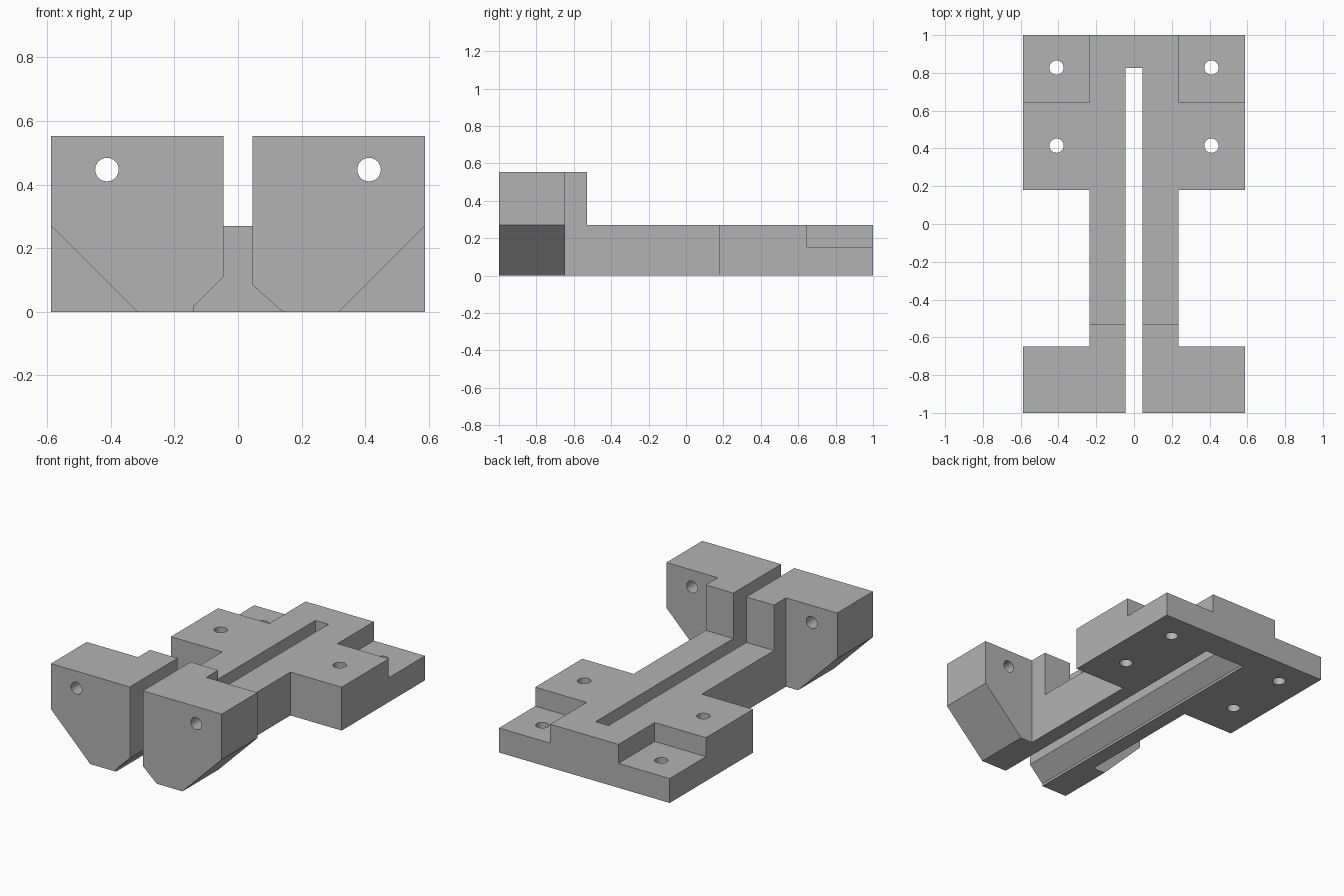
import bpy
import bmesh
import math
from mathutils import Matrix, Vector

cube = bpy.data.objects.get("Cube")
if cube:
    bpy.data.objects.remove(cube, do_unlink=True)

grey = bpy.data.materials.new("plain grey")
grey.use_nodes = True
colour = (0.45, 0.45, 0.45, 1)
grey.diffuse_color = colour
grey.node_tree.nodes["Principled BSDF"].inputs["Base Color"].default_value = colour


def add_object(name, bm):
    bmesh.ops.recalc_face_normals(bm, faces=bm.faces)
    mesh = bpy.data.meshes.new(name)
    bm.to_mesh(mesh)
    bm.free()
    mesh.materials.append(grey)
    obj = bpy.data.objects.new(name, mesh)
    bpy.context.collection.objects.link(obj)
    return obj


def prism(name, outline, start, end, axis):
    """Extrude an outline along z (points are x, y) or along y (points are x, z)."""
    bm = bmesh.new()
    place = (lambda a, b: (a, b, start)) if axis == "z" else (lambda a, b: (a, start, b))
    face = bm.faces.new([bm.verts.new(place(a, b)) for a, b in outline])
    made = bmesh.ops.extrude_face_region(bm, geom=[face])["geom"]
    shift = Vector((0, 0, end - start)) if axis == "z" else Vector((0, end - start, 0))
    bmesh.ops.translate(bm, vec=shift, verts=[v for v in made if isinstance(v, bmesh.types.BMVert)])
    return add_object(name, bm)


def box(name, x0, x1, y0, y1, z0, z1):
    return prism(name, [(x0, y0), (x1, y0), (x1, y1), (x0, y1)], z0, z1, "z")


def drill(name, centre, radius, depth, axis):
    bm = bmesh.new()
    turn = Matrix.Rotation(math.pi / 2, 4, "X") if axis == "y" else Matrix()
    bmesh.ops.create_cone(bm, cap_ends=True, segments=32, radius1=radius, radius2=radius,
                          depth=depth, matrix=Matrix.Translation(centre) @ turn)
    return add_object(name, bm)


def cut(body, cutter):
    mod = body.modifiers.new(cutter.name, "BOOLEAN")
    mod.operation = "DIFFERENCE"
    mod.solver = "EXACT"
    mod.object = cutter
    bpy.context.view_layer.objects.active = body
    bpy.ops.object.modifier_apply(modifier=mod.name)
    bpy.data.objects.remove(cutter, do_unlink=True)


WIDE, NECK, BASE_TOP, TOP = 0.588, 0.235, 0.27, 0.553

# I-shaped body, mirrored from its left half outline
half = [(WIDE, -1), (WIDE, -0.648), (NECK, -0.648), (NECK, 0.18), (WIDE, 0.18), (WIDE, 1)]
outline = half + [(-x, y) for x, y in reversed(half)]
body = prism("slotted_bracket", outline, 0, TOP, "z")

# Lower deck behind the upright jaws
cut(body, box("deck_cutter", -1, 1, -0.53, 1.2, BASE_TOP, 1))

# Long slot with its flared underside
slot = [(-0.14, -0.1), (-0.14, 0.015), (-0.045, 0.11), (-0.045, 0.8),
        (0.045, 0.8), (0.045, 0.085), (0.14, 0), (0.14, -0.1)]
cut(body, prism("slot_cutter", slot, -1.2, 0.825, "y"))

for side in (1, -1):
    # Sloping lower corners of the jaws
    corner = [(0.218, -0.1), (0.788, -0.1), (0.788, 0.47)]
    cut(body, prism("corner_cutter", [(side * x, z) for x, z in corner], -1.2, -0.6, "y"))
    # Stepped rear corners
    x0, x1 = sorted((side * NECK, side * 1.0))
    cut(body, box("step_cutter", x0, x1, 0.643, 1.2, 0.152, 0.9))
    # Clamp hole and two mounting holes
    cut(body, drill("clamp_drill", (side * 0.412, -0.8, 0.447), 0.037, 0.8, "y"))
    for y in (0.415, 0.828):
        cut(body, drill("mount_drill", (side * 0.41, y, 0.1), 0.038, 0.8, "z"))

bpy.ops.object.select_all(action="DESELECT")
body.select_set(True)
bpy.context.view_layer.objects.active = body
bpy.ops.object.shade_smooth_by_angle(angle=math.radians(30))
